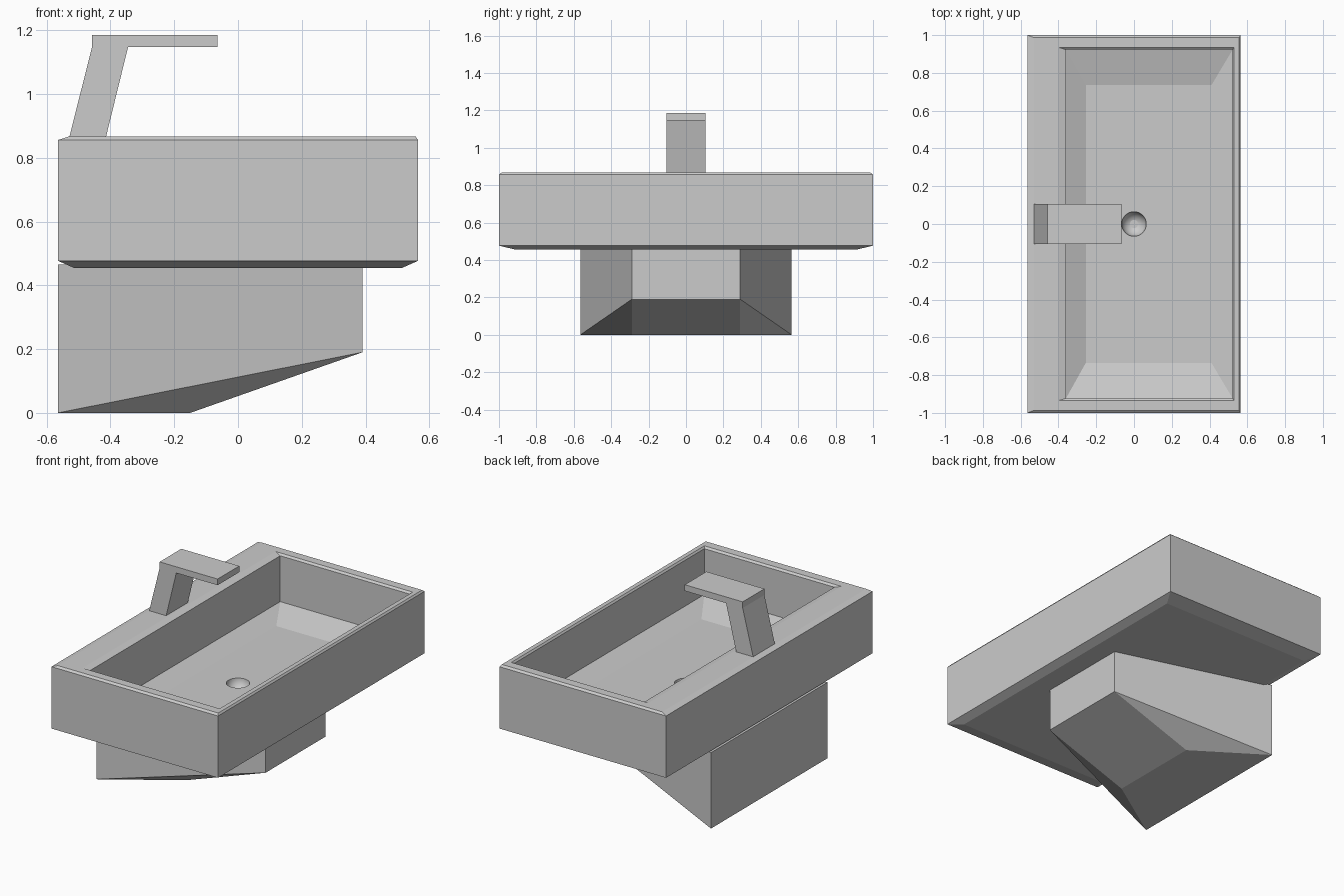
import bpy, bmesh

if "Cube" in bpy.data.objects:
    bpy.data.objects.remove(bpy.data.objects["Cube"])


def make_object(name, bm):
    bmesh.ops.recalc_face_normals(bm, faces=bm.faces)
    mesh = bpy.data.meshes.new(name)
    bm.to_mesh(mesh)
    bm.free()
    obj = bpy.data.objects.new(name, mesh)
    bpy.context.collection.objects.link(obj)
    return obj


def stacked_rectangles(name, rings):
    """Skin a series of rectangles (x0, x1, half_y, z), capping both ends."""
    bm = bmesh.new()
    loops = [[bm.verts.new(p) for p in
              ((x0, -y, z), (x1, -y, z), (x1, y, z), (x0, y, z))]
             for x0, x1, y, z in rings]
    for a, b in zip(loops, loops[1:]):
        for i in range(4):
            j = (i + 1) % 4
            bm.faces.new((a[i], a[j], b[j], b[i]))
    bm.faces.new(loops[0])
    bm.faces.new(loops[-1])
    return make_object(name, bm)


# Basin: underside, outer walls, rim, inner walls and sloped floor
basin = stacked_rectangles("basin", [
    (-0.515, 0.515, 0.91, 0.455),
    (-0.565, 0.565, 1.0, 0.477),
    (-0.565, 0.565, 1.0, 0.856),
    (-0.53, 0.557, 0.987, 0.867),
    (-0.40, 0.53, 0.935, 0.867),
    (-0.36, 0.522, 0.923, 0.856),
    (-0.36, 0.522, 0.923, 0.575),
    (-0.255, 0.41, 0.735, 0.525),
])

# Drain: round bowl cut into the floor
bm = bmesh.new()
bmesh.ops.create_uvsphere(bm, u_segments=32, v_segments=16, radius=0.065)
for f in bm.faces:
    f.smooth = True
drain = make_object("drain_cutter", bm)
drain.location = (0, 0, 0.526)
drain.hide_render = True
drain.hide_viewport = False
drain.display_type = 'WIRE'
cut = basin.modifiers.new("drain", 'BOOLEAN')
cut.operation = 'DIFFERENCE'
cut.solver = 'EXACT'
cut.object = drain

# Faucet: leaning post and flat spout, one profile extruded across y
bm = bmesh.new()
profile = [(-0.53, 0.862), (-0.415, 0.862), (-0.345, 1.147), (-0.065, 1.147),
           (-0.065, 1.185), (-0.458, 1.185), (-0.458, 1.147)]
face = bm.faces.new([bm.verts.new((x, -0.105, z)) for x, z in profile])
ext = bmesh.ops.extrude_face_region(bm, geom=[face])
bmesh.ops.translate(bm, vec=(0, 0.21, 0),
                    verts=[v for v in ext["geom"] if isinstance(v, bmesh.types.BMVert)])
make_object("faucet", bm)

# Pedestal: wide at the back, narrow in front, underside rising to the front
bm = bmesh.new()
sides = []
for s in (-1, 1):
    top_front, top_back, low_back, bend, low_front = pts = [
        bm.verts.new((x, s * y, z)) for x, y, z in
        ((0.39, 0.29, 0.465), (-0.565, 0.565, 0.465), (-0.565, 0.565, 0),
         (-0.15, 0.29, 0), (0.39, 0.29, 0.19))]
    bm.faces.new((top_front, top_back, low_back, low_front))
    bm.faces.new((low_back, bend, low_front))
    sides.append(pts)
for i in range(5):
    j = (i + 1) % 5
    bm.faces.new((sides[0][i], sides[0][j], sides[1][j], sides[1][i]))
make_object("pedestal", bm)
